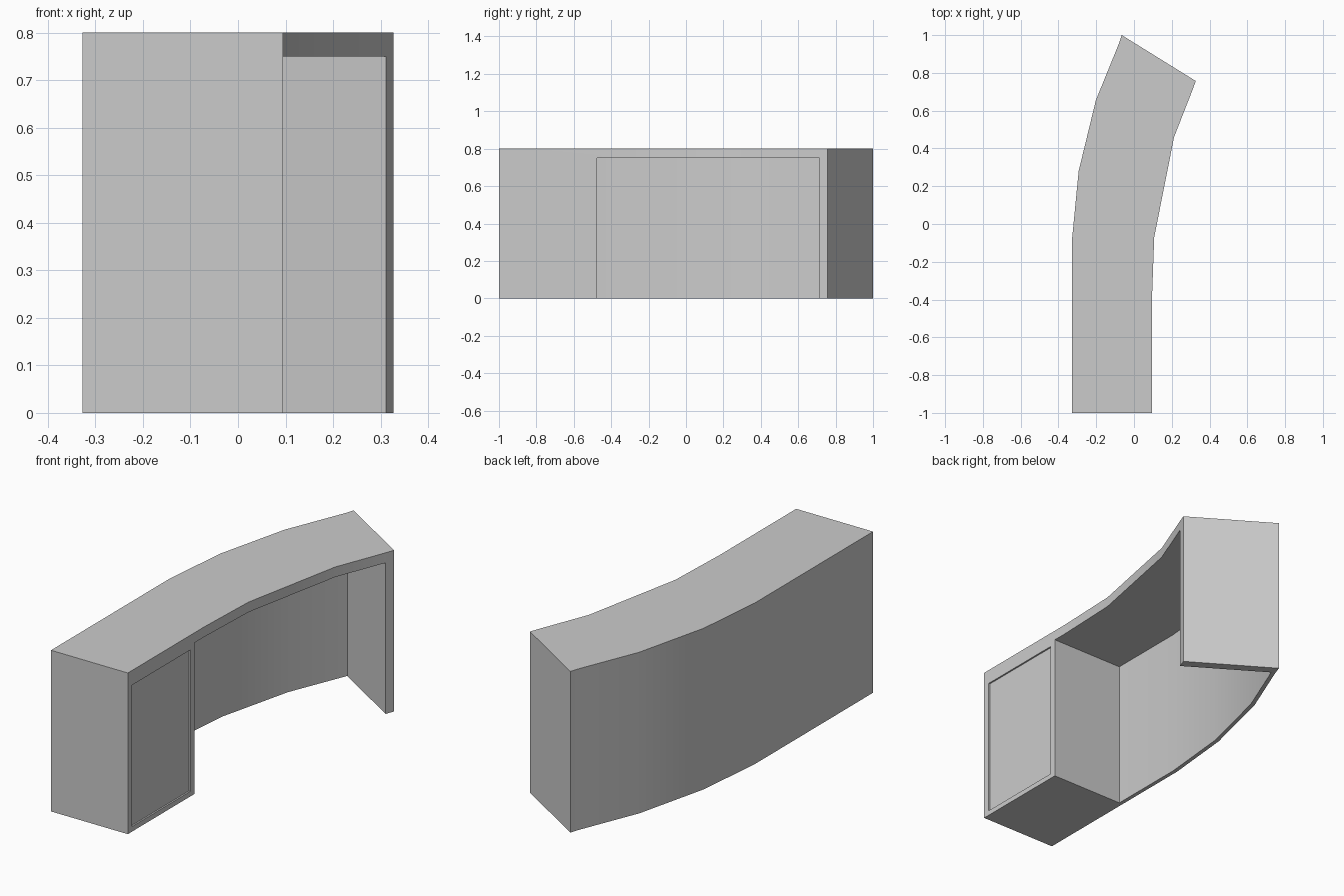
import bpy
import bmesh

default = bpy.data.objects.get("Cube")
if default:
    bpy.data.objects.remove(default, do_unlink=True)

HEIGHT = 0.8
TOP_THICKNESS = 0.05
BACK_THICKNESS = 0.02
KNEE_START = -0.475

grey = bpy.data.materials.new("light_grey")
grey.use_nodes = True
grey.diffuse_color = (0.6, 0.6, 0.6, 1)
grey.node_tree.nodes["Principled BSDF"].inputs["Base Color"].default_value = (0.6, 0.6, 0.6, 1)


def prism(name, outline, low, high):
    """Extrude a plan outline between two heights."""
    bm = bmesh.new()
    base = bm.faces.new([bm.verts.new((x, y, low)) for x, y in outline])
    up = bmesh.ops.extrude_face_region(bm, geom=[base])["geom"]
    verts = [v for v in up if isinstance(v, bmesh.types.BMVert)]
    bmesh.ops.translate(bm, verts=verts, vec=(0, 0, high - low))
    bmesh.ops.recalc_face_normals(bm, faces=bm.faces)
    mesh = bpy.data.meshes.new(name)
    bm.to_mesh(mesh)
    bm.free()
    mesh.materials.append(grey)
    obj = bpy.data.objects.new(name, mesh)
    bpy.context.collection.objects.link(obj)
    return obj


def rectangle(x0, x1, y0, y1):
    return [(x0, y0), (x1, y0), (x1, y1), (x0, y1)]


def activate(obj):
    bpy.ops.object.select_all(action="DESELECT")
    obj.select_set(True)
    bpy.context.view_layer.objects.active = obj


def cut(target, cutter):
    cutter.hide_render = True
    mod = target.modifiers.new("cut", "BOOLEAN")
    mod.operation = "DIFFERENCE"
    mod.solver = "EXACT"
    mod.object = cutter
    activate(target)
    bpy.ops.object.modifier_apply(modifier=mod.name)
    bpy.data.objects.remove(cutter, do_unlink=True)


# Curved plan of the desk: outer side bends towards the sitter
outer_bend = [(-0.327, -0.07), (-0.293, 0.28), (-0.202, 0.655), (-0.082, 0.95)]
inner_bend = [(0.095, -0.4), (0.107, -0.07), (0.212, 0.46), (0.31, 0.71)]
plan = ([(-0.327, -1)] + outer_bend + [(-0.065, 1), (0.327, 0.757)]
        + inner_bend[::-1] + [(0.095, -1)])
desk = prism("desk_body", plan, 0, HEIGHT)

# Knee space: leaves the top, thin back panel, end panel and cabinet
back_inside = [(x + BACK_THICKNESS, y - 0.004) for x, y in outer_bend]
knee = ([(back_inside[0][0], KNEE_START)] + back_inside
        + [(0.492, 0.6), (0.492, KNEE_START)])
cut(desk, prism("knee_cutter", knee, -0.1, HEIGHT - TOP_THICKNESS))

# Door opening in the cabinet, with a slightly recessed door
cut(desk, prism("door_cutter", rectangle(0.065, 0.2, -0.967, -0.507), 0.025, 0.727))
door = prism("cabinet_door", rectangle(0.065, 0.087, -0.967, -0.507), 0.025, 0.727)

activate(desk)
bpy.ops.object.shade_smooth_by_angle(angle=0.5)
